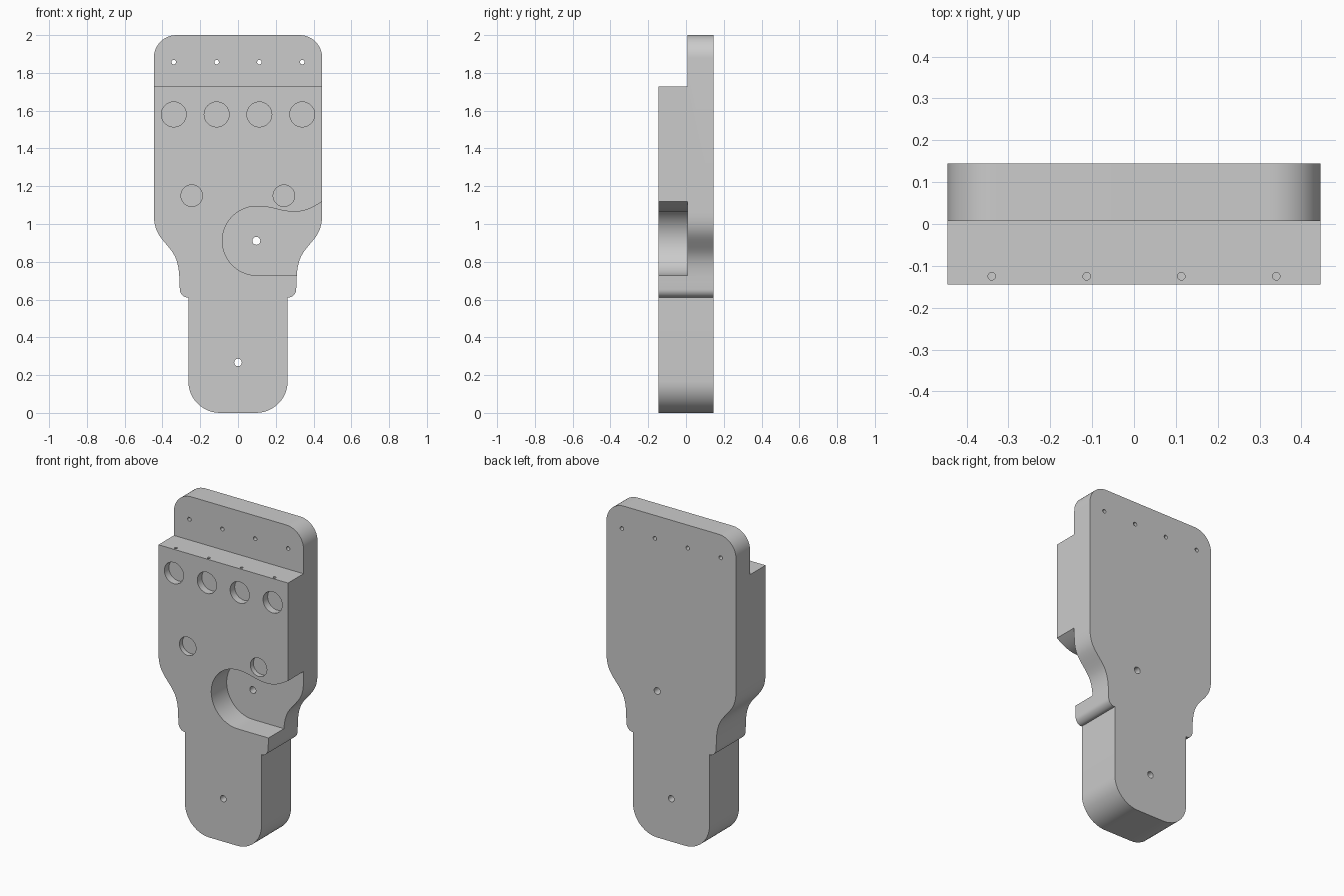
import bpy
import bmesh
from math import cos, sin, pi, radians
from mathutils import Vector
from mathutils.geometry import interpolate_bezier

cube = bpy.data.objects.get("Cube")
if cube:
    bpy.data.objects.remove(cube)

FRONT, BACK, FLOOR = -0.145, 0.145, 0.007   # depth levels
OUT = 0.05                                  # cutter overshoot

grey = bpy.data.materials.new("plain_grey")
grey.use_nodes = True
grey.diffuse_color = (0.6, 0.6, 0.6, 1)
grey.node_tree.nodes["Principled BSDF"].inputs["Base Color"].default_value = (0.6, 0.6, 0.6, 1)


def arc(cx, cz, r, start, end, steps=12):
    angles = [radians(start + (end - start) * i / steps) for i in range(steps + 1)]
    return [(cx + r * cos(a), cz + r * sin(a)) for a in angles]


def bezier(a, b, c, d, steps=12):
    pts = [Vector((p[0], p[1], 0)) for p in (a, b, c, d)]
    return [(p.x, p.y) for p in interpolate_bezier(*pts, steps + 1)]


def prism(name, outline, y0, y1):
    """Extrude an x-z outline from y0 to y1."""
    bm = bmesh.new()
    face = bm.faces.new([bm.verts.new((x, y0, z)) for x, z in outline])
    new = bmesh.ops.extrude_face_region(bm, geom=[face])["geom"]
    verts = [g for g in new if isinstance(g, bmesh.types.BMVert)]
    bmesh.ops.translate(bm, verts=verts, vec=(0, y1 - y0, 0))
    bmesh.ops.remove_doubles(bm, verts=bm.verts, dist=1e-5)
    bmesh.ops.recalc_face_normals(bm, faces=bm.faces)
    mesh = bpy.data.meshes.new(name)
    bm.to_mesh(mesh)
    bm.free()
    mesh.materials.append(grey)
    obj = bpy.data.objects.new(name, mesh)
    bpy.context.collection.objects.link(obj)
    return obj


def round_hole(x, z, r, depth_end):
    return prism("hole_cutter", arc(x, z, r, 0, 360, 32)[:-1], FRONT - OUT, depth_end)


# Body: half outline from bottom to top, mirrored
half = arc(0.095, 0.168, 0.168, -90, 0)
half += arc(0.263, 0.655, 0.045, -75, 0, 8)
half[-9:-9] = [(0.263, 0.612)]
half += bezier((0.31, 0.69), (0.31, 0.82), (0.345, 0.85), (0.382, 0.895))
half += bezier((0.382, 0.895), (0.42, 0.94), (0.446, 0.97), (0.446, 1.06))[1:]
half += arc(0.326, 1.88, 0.12, 0, 90)
body = prism("paddle_body", half + [(-x, z) for x, z in reversed(half)], FRONT, BACK)

cutters = []

# Step across the top of the front
cutters.append(prism("step_cutter", [(-0.6, 1.728), (0.6, 1.728), (0.6, 2.1), (-0.6, 2.1)],
                     FRONT - OUT, FLOOR))

# Side pocket, open to the left edge
pocket = arc(0.1, 0.911, 0.183, 270, 90, 36)
pocket += bezier((0.1, 1.094), (0.19, 1.094), (0.22, 1.065), (0.3, 1.065))[1:]
pocket += bezier((0.3, 1.065), (0.36, 1.065), (0.4, 1.09), (0.447, 1.12))[1:]
pocket += [(0.6, 1.21), (0.6, 0.728)]
cutters.append(prism("pocket_cutter", pocket, FRONT - OUT, FLOOR))

# Row of recesses, each with a bore from the ledge and a through hole above
for x in (-0.34, -0.113, 0.113, 0.34):
    cutters.append(round_hole(x, 1.58, 0.066, FRONT + 0.045))
    cutters.append(round_hole(x, 1.857, 0.012, BACK + OUT))
    bpy.ops.mesh.primitive_cylinder_add(vertices=16, radius=0.009, depth=0.2,
                                        location=(x, -0.125, 1.7))
    cutters.append(bpy.context.object)

# Lower recesses
for x in (-0.245, 0.243):
    cutters.append(round_hole(x, 1.15, 0.057, FRONT + 0.03))

# Through holes in the pocket and the handle
cutters.append(round_hole(0.097, 0.911, 0.021, BACK + OUT))
cutters.append(round_hole(0, 0.267, 0.02, BACK + OUT))

# Cut the body, then discard the cutters
bpy.ops.object.select_all(action="DESELECT")
bpy.context.view_layer.objects.active = body
body.select_set(True)
for cutter in cutters:
    cutter.hide_render = True
    mod = body.modifiers.new("cut", "BOOLEAN")
    mod.operation = "DIFFERENCE"
    mod.solver = "EXACT"
    mod.object = cutter
    bpy.ops.object.modifier_apply(modifier=mod.name)
    bpy.data.objects.remove(cutter)

bpy.ops.object.shade_smooth_by_angle(angle=radians(30))
